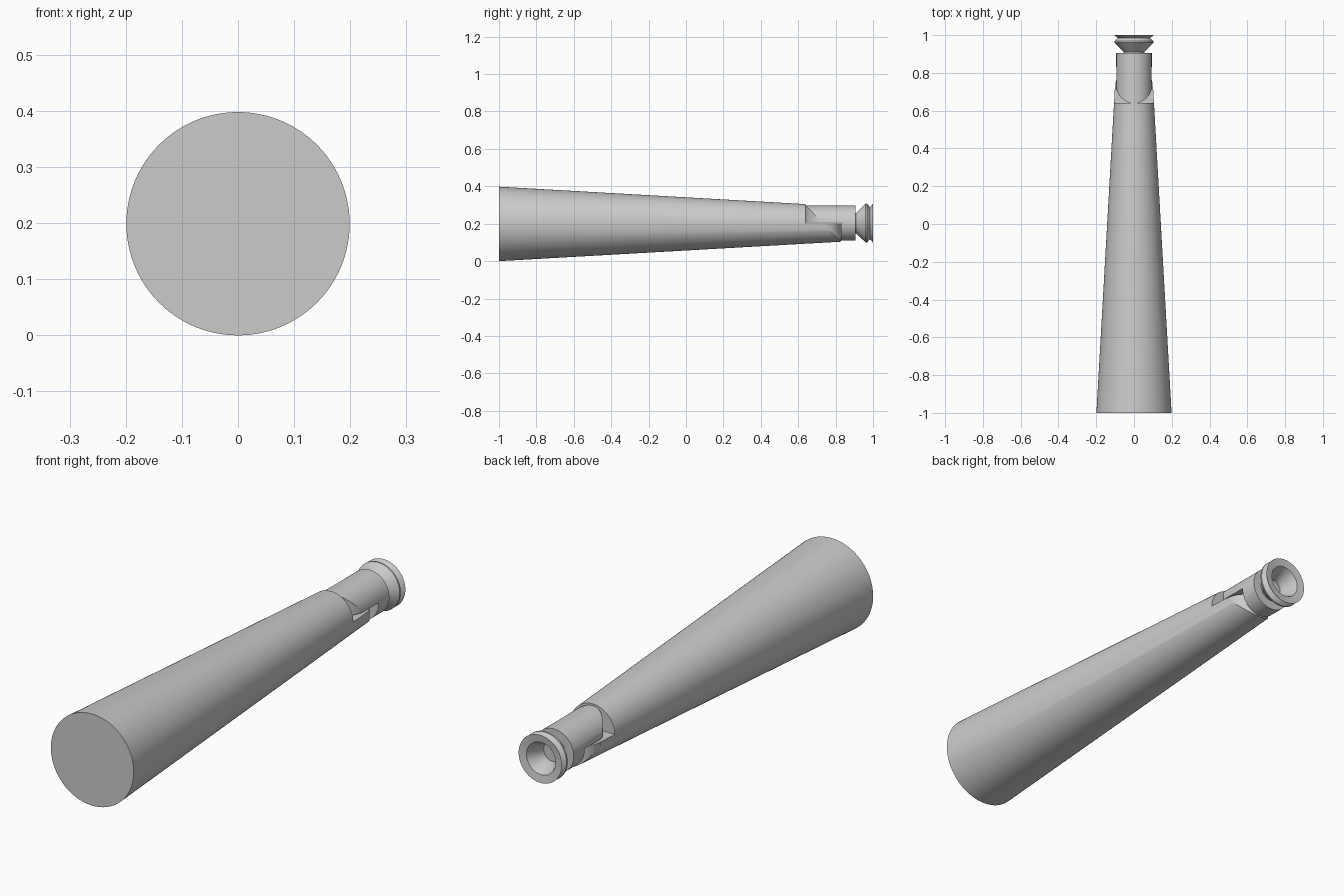
import bpy, bmesh, math

if "Cube" in bpy.data.objects:
    bpy.data.objects.remove(bpy.data.objects["Cube"])

SEG = 96


def make_object(name, bm):
    bmesh.ops.recalc_face_normals(bm, faces=bm.faces)
    mesh = bpy.data.meshes.new(name)
    bm.to_mesh(mesh)
    bm.free()
    obj = bpy.data.objects.new(name, mesh)
    bpy.context.collection.objects.link(obj)
    return obj


def lathe_y(name, profile, zc):
    """Spin (y, radius) points about the y axis at height zc, capping both ends."""
    bm = bmesh.new()
    rings = []
    for y, r in profile:
        rings.append([bm.verts.new((r * math.cos(2 * math.pi * i / SEG), y,
                                    zc + r * math.sin(2 * math.pi * i / SEG)))
                      for i in range(SEG)])
    for a, b in zip(rings, rings[1:]):
        for i in range(SEG):
            j = (i + 1) % SEG
            bm.faces.new((a[i], a[j], b[j], b[i]))
    bm.faces.new(rings[0])
    bm.faces.new(rings[-1])
    return make_object(name, bm)


def prism(name, outline, z0, z1):
    """Extrude an (x, y) outline from z0 to z1."""
    bm = bmesh.new()
    face = bm.faces.new([bm.verts.new((x, y, z0)) for x, y in outline])
    ext = bmesh.ops.extrude_face_region(bm, geom=[face])
    for v in ext["geom"]:
        if isinstance(v, bmesh.types.BMVert):
            v.co.z = z1
    return make_object(name, bm)


def boolean(obj, cutter, op):
    mod = obj.modifiers.new("cut", 'BOOLEAN')
    mod.operation = op
    mod.solver = 'EXACT'
    mod.object = cutter
    bpy.context.view_layer.objects.active = obj
    bpy.ops.object.modifier_apply(modifier=mod.name)
    bpy.data.objects.remove(cutter)


def box_outline(y0, y1):
    return [(-0.5, y0), (0.5, y0), (0.5, y1), (-0.5, y1)]


def tongue_outline(y_centre, radius, y_far, width):
    """Straight strip from y_far ending in a half-round tip."""
    sign = -1 if y_far > y_centre else 1
    pts = [(radius * math.cos(math.pi * i / 32),
            y_centre + sign * radius * math.sin(math.pi * i / 32)) for i in range(33)]
    return [(width, y_far), (width, y_centre)] + pts + [(-width, y_centre), (-width, y_far)]


AXIS, TIP_AXIS = 0.199, 0.203

# Tapered body with a half-round lower tongue
body = lathe_y("tapered_body", [(-1, 0.199), (0.83, 0.095)], AXIS)
boolean(body, prism("body_step", box_outline(0.64, 1.2), 0.2, 0.6), 'DIFFERENCE')
boolean(body, prism("body_tongue", tongue_outline(0.731, 0.099, -1.2, 0.4), -0.5, 0.6), 'INTERSECT')

# Straight collar with the matching upper tongue
collar = lathe_y("collar", [(0.60, 0.094), (0.905, 0.094)], TIP_AXIS)
boolean(collar, prism("collar_step", box_outline(0.4, 0.83), -0.3, 0.207), 'DIFFERENCE')
boolean(collar, prism("collar_tongue", tongue_outline(0.735, 0.095, 1.2, 0.4), -0.5, 0.6), 'INTERSECT')

# Flared, hollow end cup
cup = lathe_y("end_cup", [(0.90, 0.055), (0.91, 0.055), (0.961, 0.104), (0.968, 0.104),
                          (0.984, 0.085), (1.0, 0.104), (0.995, 0.070),
                          (0.935, 0.043), (0.915, 0.043)], TIP_AXIS)

for obj in (body, collar, cup):
    bpy.ops.object.select_all(action='DESELECT')
    obj.select_set(True)
    bpy.context.view_layer.objects.active = obj
    bpy.ops.object.shade_smooth_by_angle(angle=math.radians(25))
